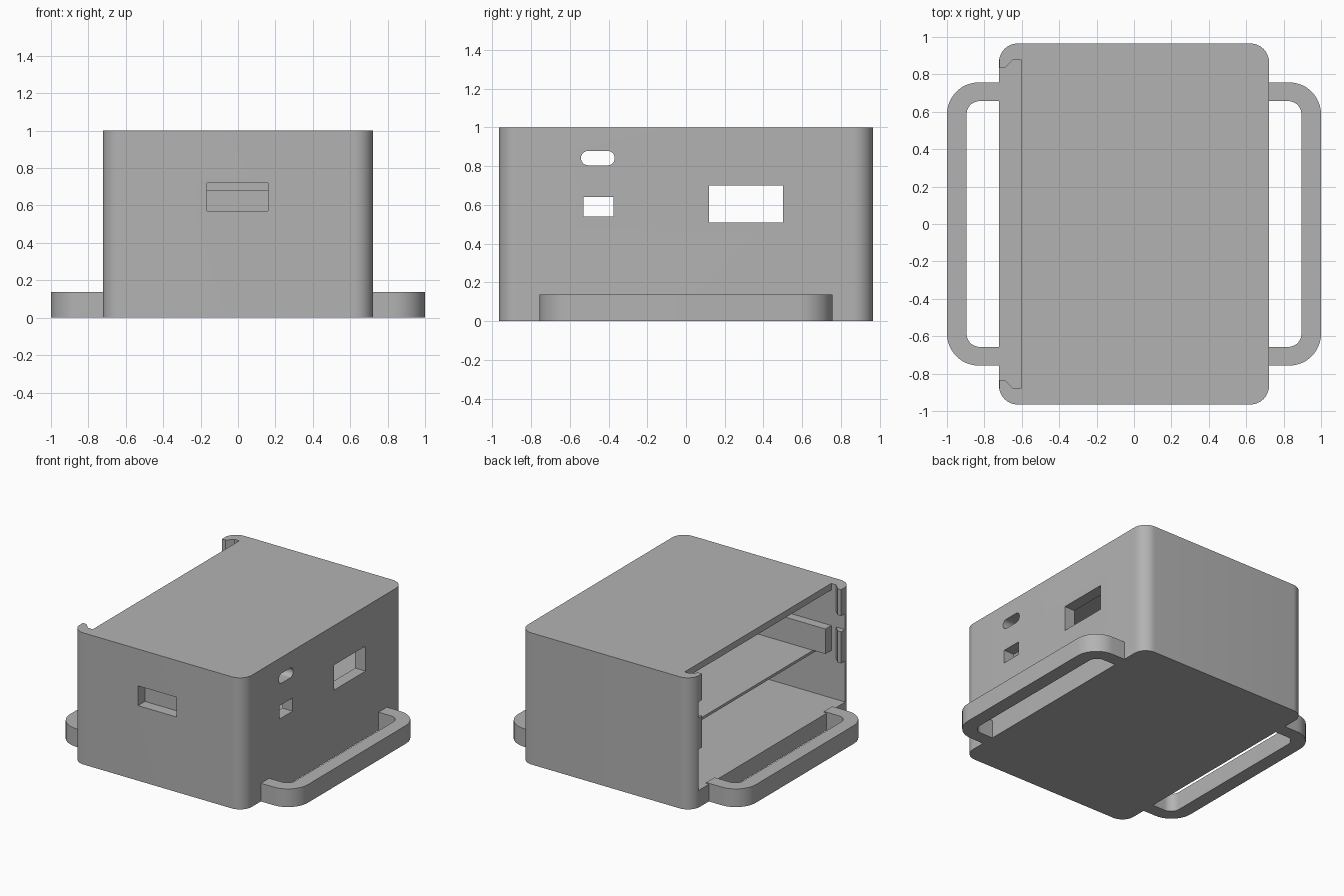
import bpy, bmesh
from math import sin, cos, pi

if "Cube" in bpy.data.objects:
    bpy.data.objects.remove(bpy.data.objects["Cube"], do_unlink=True)

grey = bpy.data.materials.new("plain grey")
grey.use_nodes = True
COLOUR = (0.45, 0.45, 0.45, 1)
grey.diffuse_color = COLOUR
grey.node_tree.nodes["Principled BSDF"].inputs["Base Color"].default_value = COLOUR


def arc(cx, cy, r, start, end, n=12):
    return [(cx + r * cos(start + (end - start) * i / n),
             cy + r * sin(start + (end - start) * i / n)) for i in range(n + 1)]


def rounded(w, h, r, cx=0, cy=0):
    pts = []
    for k, (sx, sy) in enumerate([(1, 1), (-1, 1), (-1, -1), (1, -1)]):
        pts += arc(cx + sx * (w - r), cy + sy * (h - r), r, k * pi / 2, (k + 1) * pi / 2)
    return pts


def prism(name, outline, low, high, place=lambda a, b, c: (a, b, c)):
    """Extrude a closed outline from low to high."""
    bm = bmesh.new()
    face = bm.faces.new([bm.verts.new(place(a, b, low)) for a, b in outline])
    top = bmesh.ops.extrude_face_region(bm, geom=[face])["geom"]
    shift = [q - p for p, q in zip(place(0, 0, low), place(0, 0, high))]
    bmesh.ops.translate(bm, vec=shift, verts=[v for v in top if isinstance(v, bmesh.types.BMVert)])
    bmesh.ops.recalc_face_normals(bm, faces=bm.faces)
    mesh = bpy.data.meshes.new(name)
    bm.to_mesh(mesh)
    bm.free()
    obj = bpy.data.objects.new(name, mesh)
    bpy.context.collection.objects.link(obj)
    mesh.materials.append(grey)
    return obj


def box(name, x, y, z):
    return prism(name, [(x[0], y[0]), (x[1], y[0]), (x[1], y[1]), (x[0], y[1])], *z)


def cut(obj, cutter):
    cutter.hide_render = True
    mod = obj.modifiers.new("cut", 'BOOLEAN')
    mod.operation, mod.solver, mod.object = 'DIFFERENCE', 'EXACT', cutter
    bpy.context.view_layer.update()
    graph = bpy.context.evaluated_depsgraph_get()
    mesh = bpy.data.meshes.new_from_object(obj.evaluated_get(graph))
    obj.modifiers.clear()
    obj.data = mesh
    bpy.data.objects.remove(cutter, do_unlink=True)


def smooth(obj):
    bpy.ops.object.select_all(action='DESELECT')
    obj.select_set(True)
    bpy.context.view_layer.objects.active = obj
    bpy.ops.object.shade_smooth_by_angle(angle=0.5)


# Case: hollow box, open on one long side
case = prism("case", rounded(0.722, 0.965, 0.1), 0, 1)
cut(case, box("cavity", (-0.8, 0.635), (-0.88, 0.88), (0.13, 0.95)))
cut(case, box("lid_notch", (-0.8, -0.605), (-0.88, 0.88), (0.13, 1.1)))

# Port openings in the side wall and the front slot
sideways = lambda a, b, c: (c, a, b)
cut(case, prism("oval_port", rounded(0.087, 0.037, 0.0365, -0.455, 0.841), 0.5, 0.8, sideways))
cut(case, box("small_port", (0.5, 0.8), (-0.53, -0.375), (0.54, 0.64)))
cut(case, box("large_port", (0.5, 0.8), (0.12, 0.5), (0.51, 0.70)))
cut(case, box("front_slot", (-0.165, 0.16), (-1.1, -0.85), (0.57, 0.72)))
smooth(case)

# Inner shelf and the rails above it
box("shelf", (-0.5, 0.65), (-0.89, 0.89), (0.47, 0.49))
for side, label in ((-1, "front"), (1, "back")):
    box(label + "_rail", (-0.605, 0.65), sorted((side * 0.81, side * 0.881)), (0.49, 0.68))

    # Bevelled lips that hold the sliding panel
    profile = [(-0.72, 0.835), (-0.69, 0.835), (-0.645, 0.88),
               (-0.645, 0.9), (-0.7, 0.9), (-0.719, 0.88)]
    outline = [(x, side * y) for x, y in profile]
    prism(label + "_upper_lip", outline, 0.8, 1)
    prism(label + "_lower_lip", outline, 0.44, 0.68)

# Strap loops on both sides
outer = [(0.70, 0.757)] + arc(0.83, 0.587, 0.17, pi / 2, 0)
inner = [(0.70, 0.657)] + arc(0.825, 0.587, 0.07, pi / 2, 0)
flip = lambda pts: [(x, -y) for x, y in reversed(pts)]
loop = outer + flip(outer) + list(reversed(inner + flip(inner)))
for side, label in ((-1, "right"), (1, "left")):
    smooth(prism(label + "_strap_loop", [(side * x, y) for x, y in loop], 0, 0.138))
